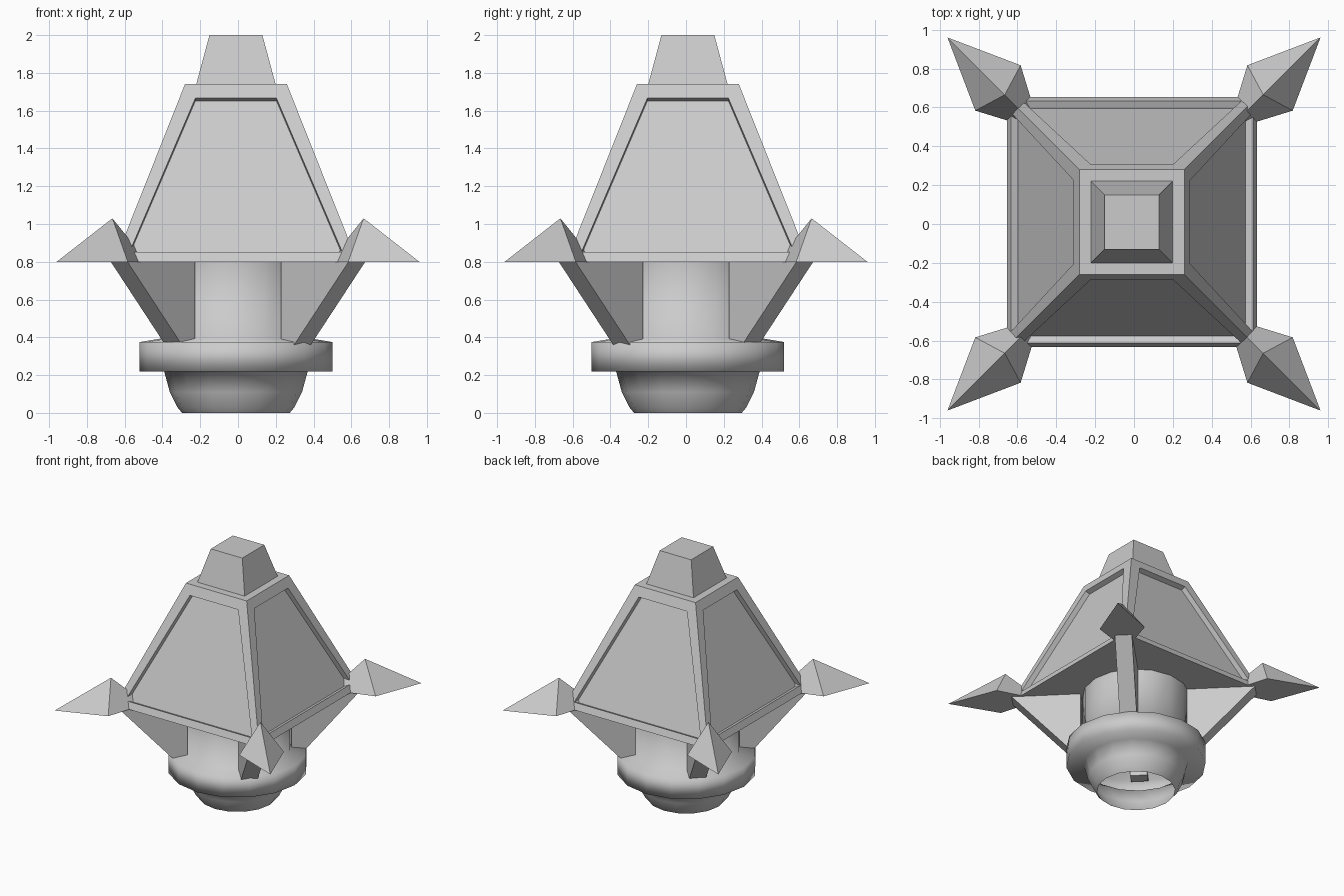
import bpy, bmesh, math
from mathutils import Vector, Matrix

if "Cube" in bpy.data.objects:
    bpy.data.objects.remove(bpy.data.objects["Cube"])

OFF = Vector((-0.011, 0.01, 0))


def finish(bm, name, smooth=False):
    bmesh.ops.recalc_face_normals(bm, faces=bm.faces)
    me = bpy.data.meshes.new(name)
    bm.to_mesh(me)
    bm.free()
    for p in me.polygons:
        p.use_smooth = smooth
    ob = bpy.data.objects.new(name, me)
    bpy.context.collection.objects.link(ob)
    return ob


def square_frustum(bm, half0, half1, z0, z1):
    bmesh.ops.create_cone(
        bm, cap_ends=True, segments=4, radius1=half0 * math.sqrt(2),
        radius2=half1 * math.sqrt(2), depth=z1 - z0,
        matrix=Matrix.Translation(OFF + Vector((0, 0, (z0 + z1) / 2)))
        @ Matrix.Rotation(math.pi / 4, 4, 'Z'))
    bmesh.ops.recalc_face_normals(bm, faces=bm.faces)


# Roof with a recessed panel on each slope
bm = bmesh.new()
square_frustum(bm, 0.643, 0.27, 0.8, 1.74)
slopes = [f for f in bm.faces if abs(f.normal.z) < 0.9]
bmesh.ops.inset_individual(bm, faces=slopes, thickness=0.097, depth=0)
bmesh.ops.inset_individual(bm, faces=slopes, thickness=0, depth=-0.04)
finish(bm, "roof")

# Cap on top of the roof
bm = bmesh.new()
square_frustum(bm, 0.21, 0.14, 1.74, 2.0)
finish(bm, "roof_cap")

# Hollow round body: open bowl, collar and neck in one turned profile
profile = [(0.285, 0), (0.31, 0.03), (0.35, 0.11), (0.38, 0.22), (0.51, 0.22),
           (0.51, 0.375), (0.39, 0.395), (0.39, 0.8)]
bm = bmesh.new()
vs = [bm.verts.new((r, 0, z)) for r, z in profile]
es = [bm.edges.new(p) for p in zip(vs, vs[1:])]
bmesh.ops.spin(bm, geom=vs + es, cent=(0, 0, 0), axis=(0, 0, 1),
               angle=2 * math.pi, steps=16, use_merge=False)
bmesh.ops.remove_doubles(bm, verts=bm.verts, dist=0.0005)
bmesh.ops.translate(bm, verts=bm.verts, vec=OFF)
body = finish(bm, "round_body", smooth=True)


# Diagonal brace: a side profile (radius, z) with thickness
def brace(name, angle):
    bm = bmesh.new()
    w = 0.0625
    side = [(0.385, 0.8), (0.89, 0.8), (0.475, 0.352), (0.385, 0.352)]
    f = bm.faces.new([bm.verts.new((r, -w, z)) for r, z in side])
    ext = bmesh.ops.extrude_face_region(bm, geom=[f])
    bmesh.ops.translate(bm, vec=(0, 2 * w, 0),
                        verts=[v for v in ext["geom"] if isinstance(v, bmesh.types.BMVert)])
    bmesh.ops.rotate(bm, verts=bm.verts, cent=(0, 0, 0),
                     matrix=Matrix.Rotation(angle, 3, 'Z'))
    finish(bm, name)


# Corner spike: flat kite base with a raised apex
def spike(name, angle):
    bm = bmesh.new()
    s = math.sqrt(2)
    base = [bm.verts.new(p) for p in
            [(0.96 * s, 0, 0.8), (0.99, 0.165, 0.8), (0.48 * s, 0, 0.8), (0.99, -0.165, 0.8)]]
    apex = bm.verts.new((0.665 * s, 0, 1.03))
    bm.faces.new(base)
    for a, b in zip(base, base[1:] + base[:1]):
        bm.faces.new((a, b, apex))
    bmesh.ops.rotate(bm, verts=bm.verts, cent=(0, 0, 0),
                     matrix=Matrix.Rotation(angle, 3, 'Z'))
    finish(bm, name)


corners = ["back_right", "back_left", "front_left", "front_right"]
for i, c in enumerate(corners):
    ang = math.pi / 4 + i * math.pi / 2
    brace("brace_" + c, ang)
    spike("corner_spike_" + c, ang)
